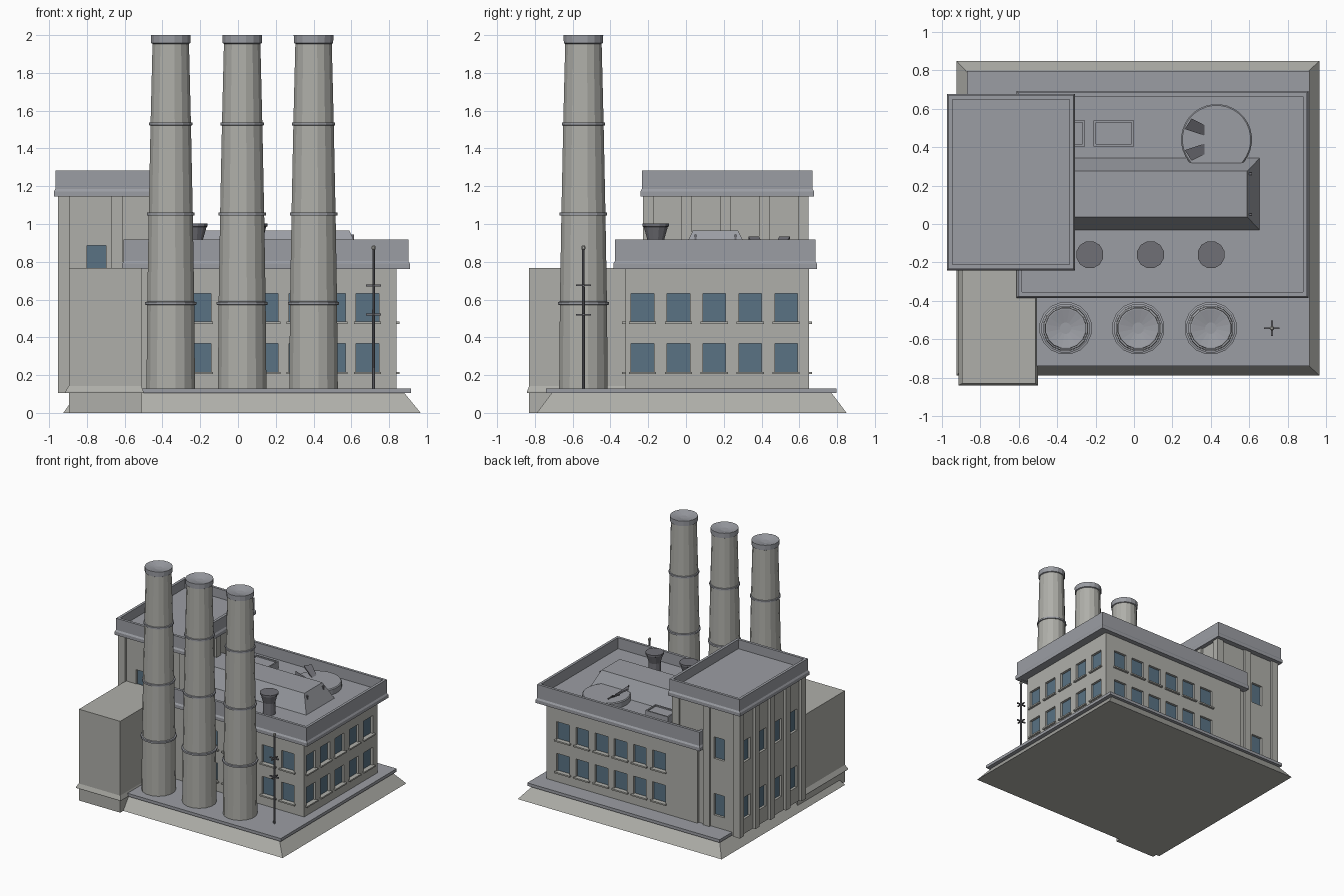
import bpy, bmesh, math
from mathutils import Vector, Matrix

if "Cube" in bpy.data.objects:
    bpy.data.objects.remove(bpy.data.objects["Cube"])


def material(name, rgb):
    m = bpy.data.materials.new(name)
    m.diffuse_color = (*rgb, 1)
    m.use_nodes = True
    m.node_tree.nodes["Principled BSDF"].inputs["Base Color"].default_value = m.diffuse_color
    return m


CONCRETE = material("concrete", (0.43, 0.43, 0.40))
SLATE = material("slate", (0.33, 0.34, 0.37))
GLASS = material("glass", (0.10, 0.17, 0.23))
DARK = material("dark_metal", (0.16, 0.16, 0.18))


def finish(name, bm, mat):
    bmesh.ops.recalc_face_normals(bm, faces=bm.faces)
    me = bpy.data.meshes.new(name)
    bm.to_mesh(me)
    bm.free()
    me.materials.append(mat)
    ob = bpy.data.objects.new(name, me)
    bpy.context.collection.objects.link(ob)
    return ob


def boxes(name, items, mat):
    """One object from boxes given as (x0, x1, y0, y1, z0, z1)."""
    bm = bmesh.new()
    for x0, x1, y0, y1, z0, z1 in items:
        m = Matrix.Translation(((x0 + x1) / 2, (y0 + y1) / 2, (z0 + z1) / 2))
        m = m @ Matrix.Diagonal((x1 - x0, y1 - y0, z1 - z0, 1))
        bmesh.ops.create_cube(bm, size=1, matrix=m)
    return finish(name, bm, mat)


def rect_loft(name, rects, mat, ring=False):
    """Skin a stack of rectangles (x0, x1, y0, y1, z); ring closes it on itself."""
    bm = bmesh.new()
    loops = [[bm.verts.new(p) for p in ((a, c, z), (b, c, z), (b, d, z), (a, d, z))]
             for a, b, c, d, z in rects]
    pairs = list(zip(loops, loops[1:]))
    if ring:
        pairs.append((loops[-1], loops[0]))
    else:
        bm.faces.new(loops[0])
        bm.faces.new(loops[-1])
    for lo, hi in pairs:
        for i in range(4):
            j = (i + 1) % 4
            bm.faces.new((lo[i], lo[j], hi[j], hi[i]))
    return finish(name, bm, mat)


def lathe(name, x, y, profile, sides, mat):
    """Turned solid from (radius, z) points, capped at both ends."""
    bm = bmesh.new()
    loops = []
    for r, z in profile:
        angles = [2 * math.pi * (i + 0.5) / sides for i in range(sides)]
        loops.append([bm.verts.new((x + r * math.cos(t), y + r * math.sin(t), z)) for t in angles])
    for lo, hi in zip(loops, loops[1:]):
        for i in range(sides):
            j = (i + 1) % sides
            bm.faces.new((lo[i], lo[j], hi[j], hi[i]))
    bm.faces.new(loops[0])
    bm.faces.new(loops[-1])
    return finish(name, bm, mat)


def parapet(name, x0, x1, y0, y1, z0, z1):
    prof = [(0.008, z0), (0.008, z0 + 0.027), (0, z0 + 0.04), (0, z1), (-0.022, z1), (-0.022, z0)]
    return rect_loft(name, [(x0 - o, x1 + o, y0 - o, y1 + o, z) for o, z in prof], SLATE, True)


def add_windows(wall, specs, sills=True):
    """Recess windows in a wall: (axis, face, outward sign, centre, width, z0, z1)."""
    cuts, panes, ledges = [], [], []
    for axis, face, s, c, w, z0, z1 in specs:
        def slab(d0, d1, half, a, b):
            n = sorted((face + s * d0, face + s * d1))
            t = [c - half, c + half]
            return (*n, *t, a, b) if axis == "x" else (*t, *n, a, b)
        cuts.append(slab(-0.025, 0.02, w / 2, z0, z1))
        panes.append(slab(-0.03, -0.02, w / 2 + 0.003, z0 - 0.003, z1 + 0.003))
        ledges.append(slab(-0.01, 0.018, w / 2 + 0.012, z0 - 0.012, z0))
    cutter = boxes(wall.name + "_window_cutter", cuts, CONCRETE)
    cutter.hide_render = True
    cutter.display_type = 'WIRE'
    mod = wall.modifiers.new("windows", 'BOOLEAN')
    mod.operation, mod.solver, mod.object = 'DIFFERENCE', 'EXACT', cutter
    boxes(wall.name + "_panes", panes, GLASS)
    if sills:
        boxes(wall.name + "_sills", ledges, CONCRETE)


# Sloped plinth and paving slab
rect_loft("plinth", [(-0.925, 0.967, -0.79, 0.85, 0), (-0.85, 0.88, -0.71, 0.77, 0.106)], CONCRETE)
boxes("paving_slab", [(-0.87, 0.915, -0.74, 0.797, 0.105, 0.13)], SLATE)

# Main hall with two rows of windows
hall = boxes("main_hall", [(-0.56, 0.838, -0.32, 0.65, 0.12, 0.77)], CONCRETE)
specs = []
for z0, z1 in ((0.217, 0.367), (0.483, 0.633)):
    specs += [("x", 0.838, 1, -0.23 + 0.19 * i, 0.12, z0, z1) for i in range(5)]
    for face, s in ((-0.32, -1), (0.65, 1)):
        specs += [("y", face, s, -0.204 + 0.178 * i, 0.12, z0, z1) for i in range(6)]
add_windows(hall, specs)
boxes("main_roof", [(-0.59, 0.89, -0.362, 0.675, 0.765, 0.825)], SLATE)
parapet("main_parapet", -0.605, 0.902, -0.377, 0.685, 0.763, 0.917)

# Tower block with pilasters
tower = boxes("tower", [(-0.93, -0.345, -0.208, 0.63, 0.105, 1.17)], CONCRETE)
specs = []
for z0, z1 in ((0.23, 0.41), (0.705, 0.885)):
    specs += [("y", f, s, -0.75, 0.1, z0, z1) for f, s in ((-0.208, -1), (0.63, 1))]
    specs += [("x", -0.93, -1, 0.108 + 0.206 * i, 0.09, z0, z1) for i in (-1, 0, 1, 2)]
add_windows(tower, specs, sills=False)
pil = []
for i in range(5):
    y = -0.2 + 0.205 * i
    for x0, x1 in ((-0.953, -0.925), (-0.35, -0.325)):
        pil.append((x0, x1, y - 0.028, y + 0.028, 0.105, 1.16))
for x in (-0.92, -0.64, -0.357):
    for y0, y1 in ((-0.228, -0.2), (0.62, 0.648)):
        pil.append((x - 0.03, x + 0.03, y0, y1, 0.105, 1.16))
boxes("tower_pilasters", pil, CONCRETE)
boxes("tower_roof", [(-0.96, -0.32, -0.225, 0.665, 1.147, 1.205)], SLATE)
parapet("tower_parapet", -0.967, -0.315, -0.234, 0.67, 1.145, 1.282)

# Front annex with a flared skirt
boxes("annex", [(-0.895, -0.512, -0.83, -0.2, 0, 0.766)], CONCRETE)
rect_loft("annex_skirt", [(-0.915, -0.5, -0.842, -0.21, 0.105), (-0.915, -0.5, -0.842, -0.21, 0.112),
                          (-0.893, -0.514, -0.828, -0.21, 0.148)], CONCRETE)

# Chimneys: tapered shaft, three bands and a cap
for k in range(3):
    x, y = -0.356 + 0.378 * k, -0.543
    lathe(f"chimney_{k + 1}", x, y, [(0.131, 0.12), (0.127, 0.58), (0.119, 1.05),
          (0.109, 1.53), (0.098, 1.97)], 16, CONCRETE)
    for r, z in ((0.138, 0.58), (0.128, 1.053), (0.117, 1.53)):
        lathe(f"chimney_{k + 1}_band", x, y, [(r - 0.015, z - 0.01), (r, z - 0.007),
              (r, z + 0.007), (r - 0.015, z + 0.01)], 16, SLATE)
    lathe(f"chimney_{k + 1}_cap", x, y, [(0.096, 1.953), (0.106, 1.958), (0.107, 2.0),
          (0.1, 2.0), (0.03, 1.985)], 16, SLATE)

# Funnel vents on the main roof
for k in range(3):
    lathe(f"roof_vent_{k + 1}", -0.23 + 0.316 * k, -0.16, [(0.05, 0.82), (0.047, 0.92),
          (0.066, 0.985), (0.072, 0.988), (0.072, 1.002)], 12, DARK)

# Roof monitor with sloping sides and small end brackets
rect_loft("roof_monitor", [(-0.4, 0.656, -0.032, 0.344, 0.823), (-0.4, 0.59, 0.036, 0.276, 0.965)], SLATE)
boxes("monitor_brackets", [(x - 0.008, x + 0.012, y - 0.006, y + 0.006, 0.905, 0.945)
                           for x in (0.602, -0.31) for y in (0.05, 0.262)], DARK)

# Skylight boxes with sunken tops
for name, x0, x1 in (("skylight_1", -0.21, 0.0), ("skylight_2", -0.46, -0.256)):
    y0, y1, e = 0.405, 0.54, 0.012
    rect_loft(name, [(x0, x1, y0, y1, 0.82), (x0, x1, y0, y1, 0.885),
                     (x0 + e, x1 - e, y0 + e, y1 - e, 0.885),
                     (x0 + e, x1 - e, y0 + e, y1 - e, 0.875)], SLATE)

# Round roof hatch with two raised flaps
hatch = lathe("round_hatch", 0.43, 0.44, [(0.185, 0.82), (0.185, 0.868), (0.178, 0.875)], 32, SLATE)
for s in (1, -1):
    bm = bmesh.new()
    pts = [(0.37, 0.44 + s * 0.02, 0.872), (0.37, 0.44 + s * 0.075, 0.872),
           (0.30, 0.44 + s * 0.11, 0.935), (0.265, 0.44 + s * 0.055, 0.935)]
    top = [bm.verts.new(p) for p in pts]
    low = [bm.verts.new((px, py, pz - 0.012)) for px, py, pz in pts]
    bm.faces.new(top)
    bm.faces.new(low)
    for i in range(4):
        j = (i + 1) % 4
        bm.faces.new((top[i], top[j], low[j], low[i]))
    finish("hatch_flap", bm, DARK)

# Lamp pole with crossbars
px, py = 0.718, -0.543
lathe("pole", px, py, [(0.009, 0.12), (0.007, 0.87)], 8, DARK)
lathe("pole_tip", px, py, [(0.006, 0.862), (0.012, 0.868), (0.012, 0.88), (0.006, 0.887)], 8, CONCRETE)
bars = []
for z in (0.52, 0.675):
    bars += [(px - 0.04, px + 0.04, py - 0.005, py + 0.005, z - 0.005, z + 0.005),
             (px - 0.005, px + 0.005, py - 0.04, py + 0.04, z - 0.004, z + 0.004)]
boxes("pole_crossbars", bars, DARK)
